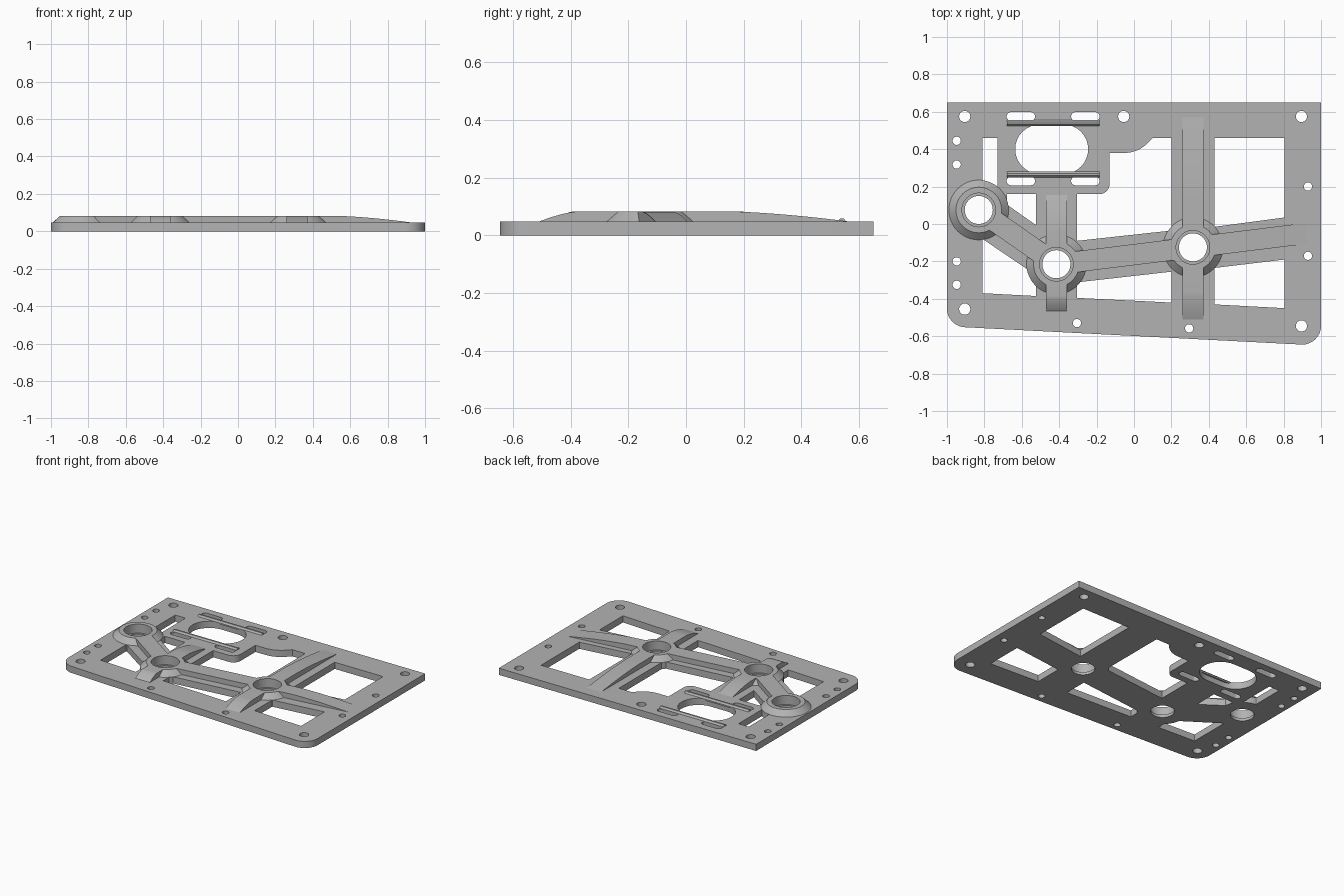
import bpy, bmesh, math
from mathutils import Vector

cube = bpy.data.objects.get("Cube")
if cube:
    bpy.data.objects.remove(cube)

BASE, TOP = 0.047, 0.083   # plate surface and rib height

grey = bpy.data.materials.new("light_grey")
grey.use_nodes = True
colour = (0.45, 0.45, 0.45, 1)
grey.diffuse_color = colour
bsdf = grey.node_tree.nodes["Principled BSDF"]
bsdf.inputs["Base Color"].default_value = colour
bsdf.inputs["Roughness"].default_value = 0.6


def finish(name, bm):
    """Turn a bmesh into a shaded, coloured object."""
    bmesh.ops.remove_doubles(bm, verts=bm.verts, dist=1e-5)
    bmesh.ops.recalc_face_normals(bm, faces=bm.faces)
    mesh = bpy.data.meshes.new(name)
    bm.to_mesh(mesh)
    bm.free()
    mesh.materials.clear()
    mesh.materials.append(grey)
    ob = bpy.data.objects.new(name, mesh)
    bpy.context.collection.objects.link(ob)
    bpy.ops.object.select_all(action='DESELECT')
    ob.select_set(True)
    bpy.context.view_layer.objects.active = ob
    bpy.ops.object.shade_smooth_by_angle(angle=math.radians(30))
    return ob


def circle(x, y, r, n=40):
    return [(x + r * math.cos(math.tau * i / n), y + r * math.sin(math.tau * i / n)) for i in range(n)]


def stadium(x, y, half, r, n=16):
    """Slot outline along x with round ends."""
    pts = []
    for side, start in ((1, -math.pi / 2), (-1, math.pi / 2)):
        for i in range(n + 1):
            a = start + math.pi * i / n
            pts.append((x + side * (half - r) + r * math.cos(a), y + r * math.sin(a)))
    return pts


def rounded(corners, n=10):
    """Polygon whose corners may carry a fillet radius as third value."""
    out = []
    for i, c in enumerate(corners):
        p = Vector(c[:2])
        if len(c) < 3:
            out.append(tuple(p))
            continue
        u = (Vector(corners[i - 1][:2]) - p).normalized()
        v = (Vector(corners[(i + 1) % len(corners)][:2]) - p).normalized()
        half = u.angle(v) / 2
        centre = p + (u + v).normalized() * c[2] / math.sin(half)
        a = p + u * c[2] / math.tan(half) - centre
        b = p + v * c[2] / math.tan(half) - centre
        for k in range(n + 1):
            d = (a.lerp(b, k / n)).normalized() * c[2]
            out.append(tuple(centre + d))
    return out


hubs = [Vector((-0.83, 0.075)), Vector((-0.415, -0.215)), Vector((0.315, -0.125))]

# Plate outline, windows and holes
loops = [rounded([(-1, 0.65), (-1, -0.547, 0.1), (1, -0.65, 0.1), (1, 0.65)])]
windows = [
    [(0.43, 0.46), (0.805, 0.46), (0.805, 0.035), (0.43, -0.015)],
    [(0.43, -0.235), (0.805, -0.19), (0.805, -0.45), (0.43, -0.43)],
    [(-0.305, -0.312), (0.2, -0.255), (0.2, -0.42), (-0.305, -0.395)],
    [(0.1, 0.46), (0.2, 0.46), (0.2, -0.035), (-0.305, -0.09), (-0.305, 0.16),
     (-0.13, 0.16, 0.055), (-0.13, 0.38), (0.02, 0.38, 0.17)],
    [(-0.81, 0.46), (-0.73, 0.46), (-0.73, 0.2), (-0.81, 0.235)],
    [(-0.68, 0.16), (-0.525, 0.16), (-0.525, -0.005), (-0.68, 0.104)],
    [(-0.81, -0.08), (-0.525, -0.273), (-0.525, -0.385), (-0.81, -0.37)],
]
loops += [rounded(w) for w in windows]
for x, y in [(-0.905, 0.575), (-0.055, 0.575), (0.895, 0.575), (-0.905, -0.455), (0.895, -0.545)]:
    loops.append(circle(x, y, 0.03, 24))
for x, y in [(-0.948, 0.445), (-0.948, 0.318), (-0.948, -0.2), (-0.948, -0.325),
             (0.93, 0.2), (0.93, -0.17), (-0.305, -0.53), (0.295, -0.558)]:
    loops.append(circle(x, y, 0.022, 24))
loops += [circle(h.x, h.y, 0.12) for h in hubs]
loops.append(stadium(-0.44, 0.4, 0.195, 0.132))
for x in (-0.605, -0.26):
    for y in (0.575, 0.23):
        loops.append(stadium(x, y, 0.076, 0.023))

curve = bpy.data.curves.new("plate_outline", 'CURVE')
curve.dimensions = '2D'
curve.fill_mode = 'BOTH'
curve.extrude = BASE / 2
for pts in loops:
    spline = curve.splines.new('POLY')
    spline.points.add(len(pts) - 1)
    for point, (x, y) in zip(spline.points, pts):
        point.co = (x, y, 0, 1)
    spline.use_cyclic_u = True
source = bpy.data.objects.new("plate_outline", curve)
bpy.context.collection.objects.link(source)
depsgraph = bpy.context.evaluated_depsgraph_get()
bm = bmesh.new()
bm.from_mesh(bpy.data.meshes.new_from_object(source.evaluated_get(depsgraph)))
bmesh.ops.translate(bm, verts=bm.verts, vec=(0, 0, BASE / 2))
bpy.data.objects.remove(source)
finish("base_plate", bm)

# Bearing hubs: chamfered rings with a stepped bore
section = [(0.075, 0), (0.16, 0), (0.16, BASE), (0.122, TOP), (0.09, TOP), (0.09, 0.02), (0.075, 0.02)]
for name, h in zip(("left_hub", "middle_hub", "right_hub"), hubs):
    bm = bmesh.new()
    rings = [[bm.verts.new((x, y, z)) for x, y in circle(h.x, h.y, r, 48)] for r, z in section]
    for i, ring in enumerate(rings):
        prev = rings[i - 1]
        for k in range(len(ring)):
            bm.faces.new((prev[k - 1], prev[k], ring[k], ring[k - 1]))
    finish(name, bm)


def prism(name, profile, origin, along, across, width):
    """Extrude a (distance, height) profile sideways by width."""
    bm = bmesh.new()
    verts = []
    for s, z in profile:
        p = origin + along * s - across * width / 2
        verts.append(bm.verts.new((p.x, p.y, z)))
    face = bm.faces.new(verts)
    side = bmesh.ops.extrude_face_region(bm, geom=[face])["geom"]
    moved = [g for g in side if isinstance(g, bmesh.types.BMVert)]
    bmesh.ops.translate(bm, verts=moved, vec=(across * width).to_3d())
    return finish(name, bm)


def rib(name, hub, direction, flat, end, power=1.6, n=14):
    """Rib leaving a hub, level up to flat and then sloping to the plate."""
    along = direction.normalized()
    across = Vector((-along.y, along.x))
    low = BASE - 0.01
    profile = [(0.1, low), (0.1, TOP)]
    for i in range(n + 1):
        t = i / n
        profile.append((flat + (end - flat) * t, BASE + (TOP - BASE) * (1 - t ** power)))
    profile.append((end, low))
    return prism(name, profile, hub, along, across, 0.112)


north, south = Vector((0, 1)), Vector((0, -1))
left, middle, right = hubs
rib("middle_hub_back_rib", middle, north, 0.17, 0.37)
rib("middle_hub_front_rib", middle, south, 0.17, 0.25)
rib("right_hub_back_rib", right, north, 0.25, 0.695)
rib("right_hub_front_rib", right, south, 0.24, 0.385)
rib("right_hub_side_rib", right, right - middle, 0.18, 0.61)
for name, a, b in (("left_link_rib", left, middle), ("middle_link_rib", middle, right)):
    span = (b - a).length - 0.1
    rib(name, a, b - a, span - 0.001, span, 30)

# Low ridges beside the oval opening
for name, y in (("back_ridge", 0.54), ("front_ridge", 0.264)):
    profile = [(-0.016, BASE - 0.01), (-0.016, BASE), (-0.006, 0.058),
               (0.006, 0.058), (0.016, BASE), (0.016, BASE - 0.01)]
    prism(name, profile, Vector((-0.432, y)), north, Vector((1, 0)), 0.496)
